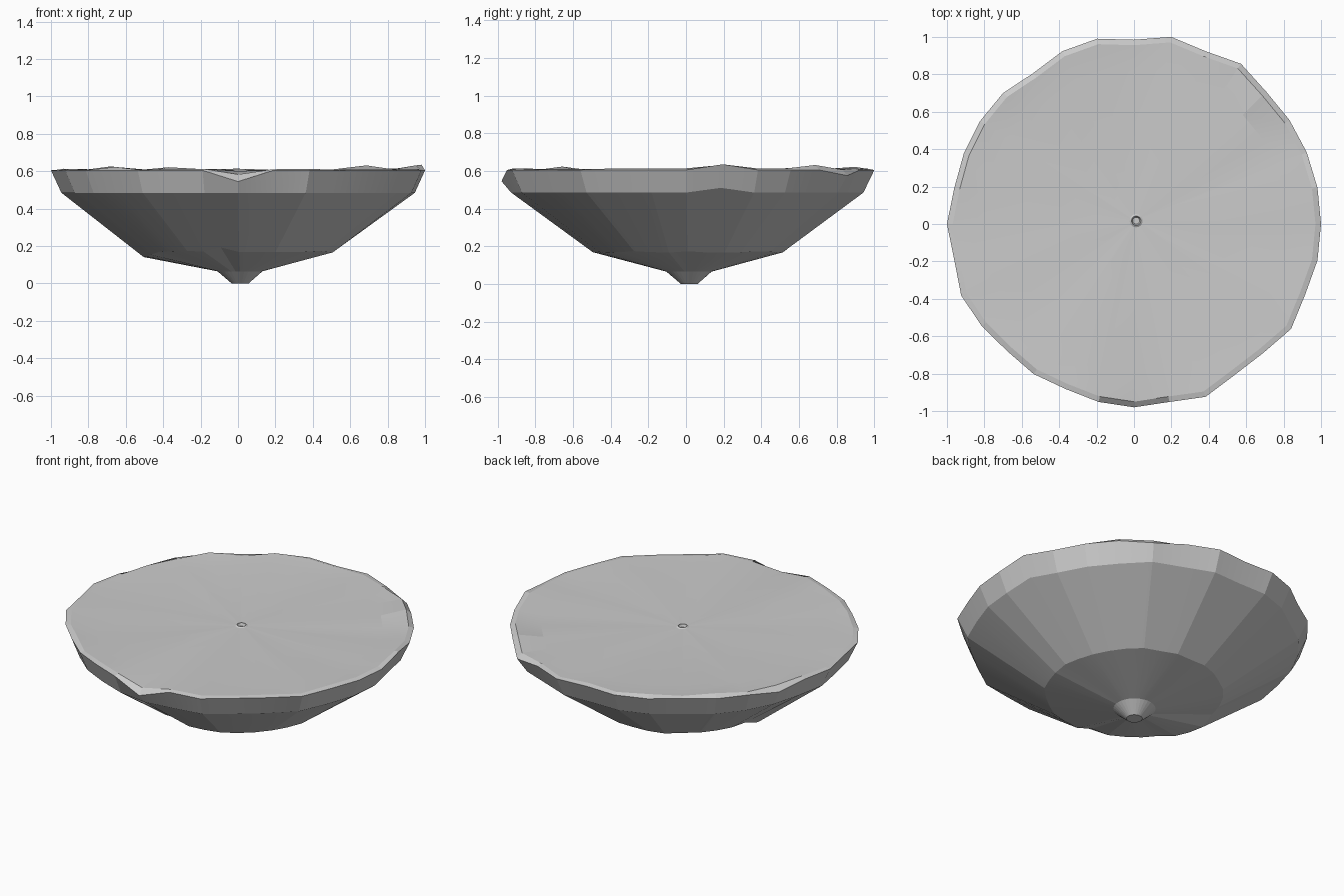
import bpy, bmesh, math, random

if "Cube" in bpy.data.objects:
    bpy.data.objects.remove(bpy.data.objects["Cube"])
random.seed(4)
SIDES = 32

# Uneven rim: radius at each step around, and rises or notches by step
RIM = [1, 1, 1, 1, 1, 1.03, 1, 1.02, .985, 1.01, 1, .97, .99, .99, .985, .98,
       1, .98, 1, .98, .96, .965, .955, .97, .98, .97, 1, .97, .976, 1.01, .99, 1]
RISE = {1: .03, 5: -.03, 14: -.025, 24: -.06}
BUMP = {1: .025, 4: .02, 10: .015, 12: .015, 20: .01, 24: -.03}

# Rings from the bottom tip, over the rim, to the middle of the top:
# radius, height, how far rim wobble carries, rise table, height jitter
RINGS = [
    (.045, .0, 0, {}, 0),
    (.12, .065, 0, {}, 0),
    (.51, .17, .6, {16: -.025, 17: -.025, 18: -.02, 23: .02}, .004),
    (.945, .485, .8, {1: .025}, .0),
    (1.0, .605, 1, RISE, .0),
    (.97, .61, 1, BUMP, .004),
    (.82, .605, .6, {}, .005),
    (.035, .606, 0, {}, 0),
    (.025, .612, 0, {}, 0),
    (.018, .595, 0, {}, 0),
]


def make_ring(bm, radius, height, wobble, rises, jitter):
    """One loop of the shell, drifting to the off-centre axis as it narrows."""
    verts = []
    shift = 1 - min(radius, 1)
    for i in range(SIDES):
        a = math.tau * i / SIDES
        r = radius * (1 + (RIM[i] - 1) * wobble)
        z = height + rises.get(i, 0) + random.uniform(-jitter, jitter)
        verts.append(bm.verts.new((r * math.cos(a) + .012 * shift,
                                   r * math.sin(a) + .018 * shift, z)))
    return verts


# Shell: shallow dish underside, rim and flat top
bm = bmesh.new()
loops = [make_ring(bm, *ring) for ring in RINGS]
for low, high in zip(loops, loops[1:]):
    for i in range(SIDES):
        j = (i + 1) % SIDES
        bm.faces.new((low[i], low[j], high[j], high[i]))
bm.faces.new(loops[0][::-1])
bm.faces.new(loops[-1])
bmesh.ops.recalc_face_normals(bm, faces=bm.faces)
mesh = bpy.data.meshes.new("dish")
bm.to_mesh(mesh)
bm.free()
dish = bpy.data.objects.new("dish", mesh)
bpy.context.collection.objects.link(dish)

# Single plain grey
grey = bpy.data.materials.new("light grey")
grey.use_nodes = True
colour = (.6, .6, .6, 1)
grey.diffuse_color = colour
grey.node_tree.nodes["Principled BSDF"].inputs["Base Color"].default_value = colour
mesh.materials.append(grey)

# Soft shading only across the gentlest edges
bpy.ops.object.select_all(action="DESELECT")
dish.select_set(True)
bpy.context.view_layer.objects.active = dish
bpy.ops.object.shade_smooth_by_angle(angle=math.radians(7))
